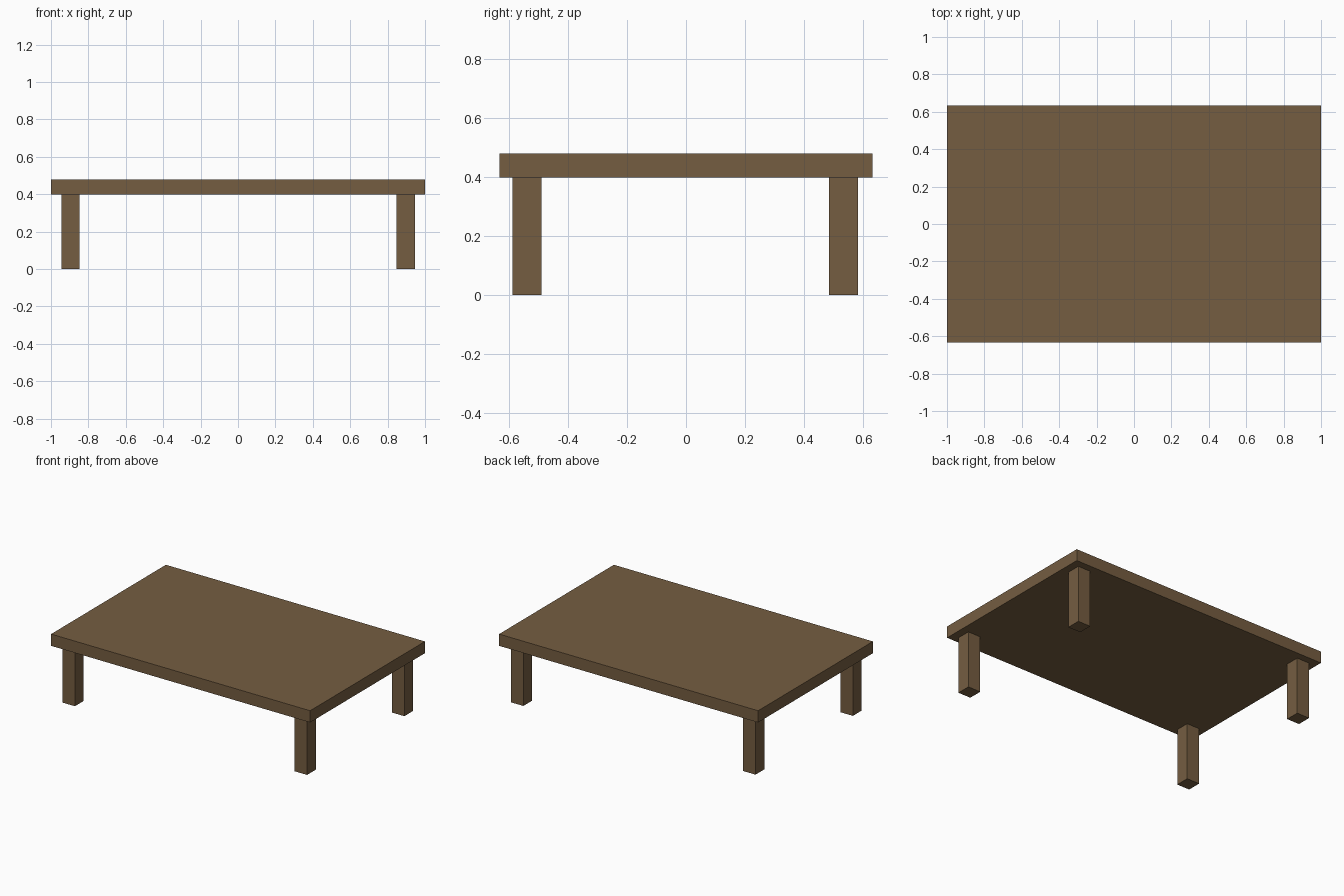
import bpy

if "Cube" in bpy.data.objects:
    bpy.data.objects.remove(bpy.data.objects["Cube"])

# Single brown wood colour
wood = bpy.data.materials.new("brown wood")
wood.diffuse_color = (0.178, 0.11, 0.053, 1.0)
wood.use_nodes = True
wood.node_tree.nodes["Principled BSDF"].inputs["Base Color"].default_value = wood.diffuse_color


def box(name, x, y, z):
    """Box spanning the given (min, max) range on each axis."""
    spans = (x, y, z)
    bpy.ops.mesh.primitive_cube_add(size=1, location=[(a + b) / 2 for a, b in spans])
    ob = bpy.context.object
    ob.name = name
    ob.scale = [b - a for a, b in spans]
    bpy.ops.object.transform_apply(location=False, rotation=False, scale=True)
    ob.data.materials.append(wood)
    return ob


# Table top slab
box("table_top", (-1.0, 1.0), (-0.633, 0.633), (0.398, 0.48))

# Four square legs, set in from the corners
for side, x in (("left", (-0.945, -0.848)), ("right", (0.848, 0.945))):
    for end, y in (("front", (-0.588, -0.491)), ("back", (0.485, 0.583))):
        box(f"{end}_{side}_leg", x, y, (0.0, 0.398))
